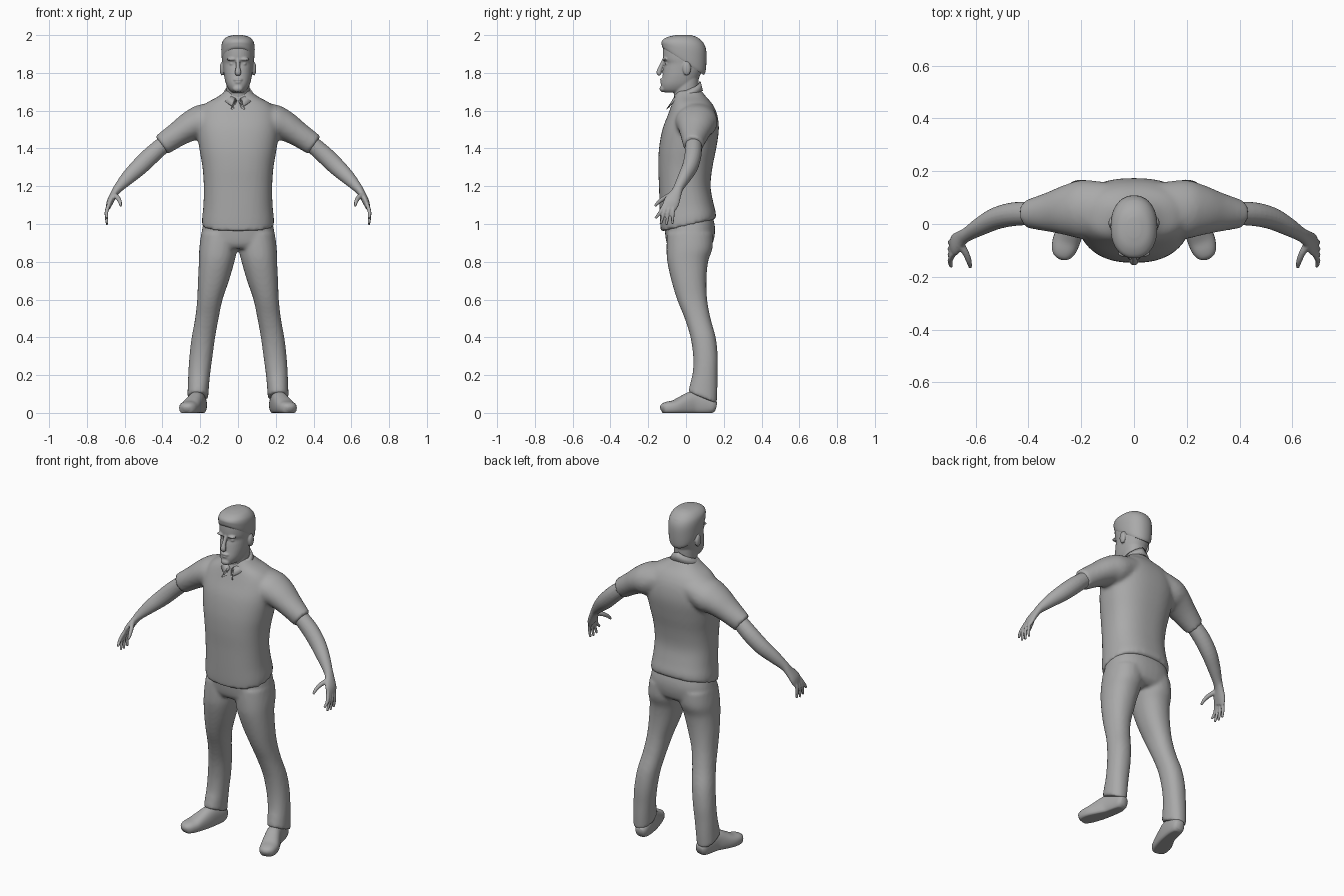
import bpy, bmesh, math
from mathutils import Vector

GREY = bpy.data.materials.new("plain grey")
GREY.diffuse_color = (0.4, 0.4, 0.4, 1)
X, Y, Z = Vector((1, 0, 0)), Vector((0, 1, 0)), Vector((0, 0, 1))


def smooth_rows(rows, k):
    """Catmull-Rom interpolation of rows of numbers."""
    out = []
    for i in range(len(rows) - 1):
        p0, p1, p2 = rows[max(i - 1, 0)], rows[i], rows[i + 1]
        p3 = rows[min(i + 2, len(rows) - 1)]
        for j in range(k):
            t = j / k
            out.append([b + 0.5 * t * (c - a + t * (2 * a - 5 * b + 4 * c - d + t * (3 * (b - c) + d - a)))
                        for a, b, c, d in zip(p0, p1, p2, p3)])
    return out + [list(rows[-1])]


def skin_rings(bm, rings):
    loops = [[bm.verts.new(p) for p in r] for r in rings]
    n = len(loops[0])
    for a, b in zip(loops, loops[1:]):
        for i in range(n):
            bm.faces.new((a[i], a[(i + 1) % n], b[(i + 1) % n], b[i]))
    bm.faces.new(loops[0][::-1])
    bm.faces.new(loops[-1])


def oval(n, e):
    for i in range(n):
        c, s = math.cos(2 * math.pi * i / n), math.sin(2 * math.pi * i / n)
        yield math.copysign(abs(c) ** (2 / e), c), math.copysign(abs(s) ** (2 / e), s)


def stack(bm, rows, e=2.2, n=36, k=4, side=1):
    """Level slices: z, slope, centre x, front y, back y, half width."""
    rings = []
    for z, sl, x, yf, yb, hw in smooth_rows(rows, k):
        ring = []
        for c, s in oval(n, e):
            y = (yf + yb) / 2 + s * (yb - yf) / 2
            ring.append((side * (x + c * hw), y, z + sl * y))
        rings.append(ring)
    skin_rings(bm, rings)


def tube(bm, rows, ref, e=2, n=20, k=4, side=1, floor=-1):
    """Sections along a path: x, y, z, radius along ref, radius across."""
    rows = smooth_rows(rows, k)
    pts = [Vector(r[:3]) for r in rows]
    rings = []
    for i, r in enumerate(rows):
        t = (pts[min(i + 1, len(pts) - 1)] - pts[max(i - 1, 0)]).normalized()
        v = t.cross(ref).normalized()
        u = v.cross(t)
        ring = []
        for c, s in oval(n, e):
            p = pts[i] + u * c * r[3] + v * s * r[4]
            ring.append((side * p.x, p.y, max(p.z, floor)))
        rings.append(ring)
    skin_rings(bm, rings)


def blob(bm, centre, radii):
    vs = bmesh.ops.create_uvsphere(bm, u_segments=16, v_segments=10, radius=1)["verts"]
    for v in vs:
        v.co = Vector(centre) + Vector([a * b for a, b in zip(v.co, radii)])


def finish(name, bm, voxel=0, smooth=0):
    bmesh.ops.recalc_face_normals(bm, faces=bm.faces)
    me = bpy.data.meshes.new(name)
    bm.to_mesh(me)
    bm.free()
    ob = bpy.data.objects.new(name, me)
    bpy.context.collection.objects.link(ob)
    me.materials.append(GREY)
    if voxel:
        m = ob.modifiers.new("fuse", "REMESH")
        m.mode, m.voxel_size, m.use_smooth_shade = "VOXEL", voxel, True
        m = ob.modifiers.new("soften", "SMOOTH")
        m.factor, m.iterations = 0.5, smooth
    bpy.ops.object.select_all(action="DESELECT")
    ob.select_set(True)
    bpy.context.view_layer.objects.active = ob
    bpy.ops.object.shade_smooth_by_angle(angle=math.radians(50))
    return ob


# Shirt: body and short sleeves fused
bm = bmesh.new()
stack(bm, [(0.99, .23, 0, -.133, .158, .19), (1.03, .18, 0, -.137, .158, .19), (1.1, .08, 0, -.14, .145, .183),
           (1.2, 0, 0, -.143, .13, .181), (1.3, 0, 0, -.147, .14, .188), (1.4, 0, 0, -.143, .16, .205),
           (1.5, 0, 0, -.125, .174, .218), (1.58, 0, 0, -.095, .165, .212), (1.635, 0, 0, -.075, .14, .175),
           (1.675, 0, 0, -.062, .105, .105), (1.71, 0, 0, -.05, .08, .06)], e=2.4, n=48)
for s in (1, -1):
    tube(bm, [(.08, .055, 1.58, .1, .075), (.19, .055, 1.54, .112, .092), (.25, .052, 1.518, .098, .08),
              (.32, .045, 1.475, .076, .066), (.405, .037, 1.417, .053, .058)], Y, n=28, side=s)
finish("shirt", bm, 0.011, 5)

# Collar: folded strip with two front points
bm = bmesh.new()
cols, N = [], 20
for sgn in (-1, 1):
    for i in range(N + 1):
        if sgn == 1 and i == 0:
            continue
        s = i / N
        a = math.radians(176) * s * sgn
        top = Vector((.064 * math.sin(a), .004 + .069 * math.cos(a), 1.755 - .095 * s))
        low = Vector((.086 * math.sin(a), -.004 + .09 * math.cos(a), 1.705 - .095 * s ** 1.6))
        if i == N:
            low = Vector((sgn * .034, -.104, 1.607))
        cols.append((sgn * s, top, low))
cols.sort(key=lambda c: c[0])
vs = [(bm.verts.new(t), bm.verts.new(l)) for _, t, l in cols]
for a, b in zip(vs, vs[1:]):
    bm.faces.new((a[0], a[1], b[1], b[0]))
m = finish("collar", bm).modifiers.new("cloth", "SOLIDIFY")
m.thickness, m.offset = 0.008, 0

# Trousers: hips and flared legs fused
bm = bmesh.new()
stack(bm, [(.87, 0, 0, -.085, .11, .17), (.9, 0, 0, -.103, .142, .196), (.97, .05, 0, -.112, .154, .19),
           (1.05, .1, 0, -.115, .135, .172)], e=2.4, n=40)
for s in (1, -1):
    stack(bm, [(.95, 0, .095, -.1, .142, .1), (.87, 0, .104, -.103, .14, .101), (.8, 0, .113, -.099, .117, .094),
               (.7, 0, .13, -.077, .108, .082), (.6, 0, .149, -.047, .112, .067), (.5, 0, .165, -.007, .13, .062),
               (.4, 0, .183, .024, .157, .062), (.3, 0, .196, .038, .168, .061), (.22, -.1, .205, .036, .167, .058),
               (.16, -.25, .21, .022, .166, .056), (.115, -.4, .213, .012, .163, .055)], side=s, e=2.2)
finish("trousers", bm, 0.01, 4)

# Shoes
for s, label in ((1, "left"), (-1, "right")):
    bm = bmesh.new()
    tube(bm, [(.2, .158, .032, .024, .024), (.202, .14, .036, .04, .036), (.206, .1, .042, .056, .041),
              (.217, .04, .048, .066, .043), (.235, -.01, .038, .055, .048), (.255, -.06, .028, .04, .052),
              (.267, -.1, .025, .034, .046), (.273, -.122, .023, .026, .033), (.276, -.132, .02, .01, .012)],
         Z, e=2.4, n=28, side=s, floor=0)
    finish(label + "_shoe", bm)

# Arms with hands and fingers fused
for s, label in ((1, "left"), (-1, "right")):
    bm = bmesh.new()
    tube(bm, [(.36, .04, 1.45, .043, .042), (.45, .038, 1.372, .045, .047), (.52, .022, 1.305, .042, .046),
              (.58, -.008, 1.248, .035, .038), (.63, -.038, 1.195, .027, .026), (.652, -.052, 1.165, .03, .02),
              (.676, -.075, 1.12, .042, .018), (.688, -.088, 1.085, .038, .012)], Y, side=s)
    for y0, y1, y2, z2 in ((-.112, -.138, -.162, 1.03), (-.1, -.116, -.134, 1.0),
                           (-.084, -.094, -.104, .995), (-.066, -.069, -.072, 1.0)):
        tube(bm, [(.683, y0, 1.105, .011, .011), (.697, y1, 1.06, .01, .01),
                  (.693, y2, z2, .007, .007)], X, n=10, side=s)
    tube(bm, [(.66, -.075, 1.155, .016, .016), (.638, -.11, 1.14, .013, .013), (.626, -.14, 1.12, .011, .011),
              (.62, -.165, 1.095, .007, .007)], X, n=10, side=s)
    finish(label + "_arm", bm, 0.0045, 3)

# Head: skull, neck and face features fused
bm = bmesh.new()
stack(bm, [(1.696, 0, 0, -.112, .02, .03), (1.71, 0, 0, -.128, .04, .047), (1.74, 0, 0, -.132, .055, .063),
           (1.78, 0, 0, -.125, .072, .073), (1.82, 0, 0, -.118, .09, .078), (1.85, 0, 0, -.112, .097, .081),
           (1.88, 0, 0, -.122, .102, .083), (1.94, 0, 0, -.12, .1, .083), (1.97, 0, 0, -.105, .083, .07),
           (1.985, 0, 0, -.08, .05, .045)], e=2.2)
stack(bm, [(1.6, 0, 0, -.05, .075, .06), (1.69, 0, 0, -.064, .066, .06), (1.78, 0, 0, -.055, .068, .062)])
tube(bm, [(0, -.114, 1.875, .009, .01), (0, -.132, 1.835, .011, .011), (0, -.143, 1.802, .014, .017),
          (0, -.134, 1.792, .01, .014)], Y, n=16)
blob(bm, (0, -.127, 1.764), (.025, .011, .007))
blob(bm, (0, -.125, 1.75), (.021, .012, .007))
blob(bm, (0, -.122, 1.716), (.028, .018, .018))
for s in (1, -1):
    blob(bm, (s * .034, -.112, 1.872), (.027, .014, .008))
    blob(bm, (s * .032, -.097, 1.848), (.014, .014, .009))
    blob(bm, (s * .085, .004, 1.822), (.012, .022, .036))
finish("head", bm, 0.0045, 3)

# Hair: swept cap, low at the nape and high at the brow
bm = bmesh.new()
stack(bm, [(1.85, -.65, 0, -.119, .094, .08), (1.865, -.58, 0, -.126, .103, .085), (1.9, -.4, 0, -.129, .108, .088),
           (1.94, -.2, 0, -.129, .107, .088), (1.968, -.1, 0, -.118, .092, .08), (1.99, -.03, 0, -.09, .06, .058),
           (2.0, 0, 0, -.05, .025, .024)], e=2.2, n=40)
finish("hair", bm)
